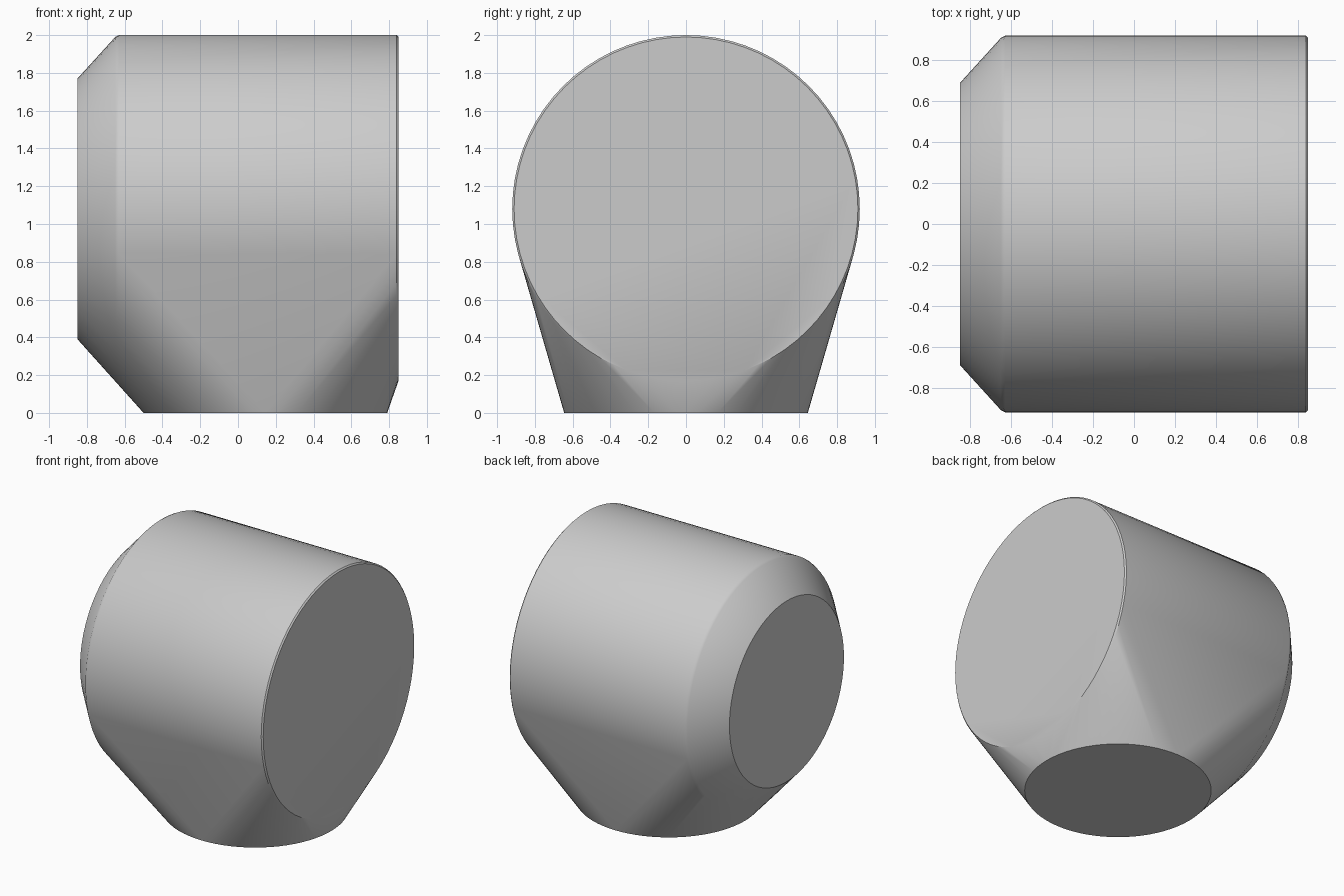
import bpy, bmesh, math

cube = bpy.data.objects.get("Cube")
if cube:
    bpy.data.objects.remove(cube, do_unlink=True)

SEGMENTS = 72
AXIS_Z = 1.08

# Single grey material
grey = bpy.data.materials.new("plain grey")
grey.use_nodes = True
color = (0.6, 0.6, 0.6, 1)
grey.diffuse_color = color
grey.node_tree.nodes["Principled BSDF"].inputs["Base Color"].default_value = color

bm = bmesh.new()


def circle_points():
    for i in range(SEGMENTS):
        a = math.tau * i / SEGMENTS
        yield math.cos(a), math.sin(a)


# Horizontal barrel: chamfered small end, softened shoulder, thin rim at the wide end
for x, radius in [(-0.85, 0.69), (-0.65, 0.91), (-0.63, 0.92), (0.84, 0.92), (0.85, 0.91)]:
    for c, s in circle_points():
        bm.verts.new((x, radius * c, AXIS_Z + radius * s))

# Round flat foot
for c, s in circle_points():
    bm.verts.new((0.145 + 0.645 * c, 0.645 * s, 0))

# Stretch one skin around barrel and foot
hull = bmesh.ops.convex_hull(bm, input=bm.verts[:])
unused = {v for v in hull["geom_interior"] + hull["geom_unused"]
          if isinstance(v, bmesh.types.BMVert)}
bmesh.ops.delete(bm, geom=list(unused), context="VERTS")
bmesh.ops.dissolve_limit(bm, angle_limit=math.radians(0.3),
                         verts=bm.verts[:], edges=bm.edges[:])
bmesh.ops.recalc_face_normals(bm, faces=bm.faces[:])

mesh = bpy.data.meshes.new("barrel_with_foot")
bm.to_mesh(mesh)
bm.free()
mesh.materials.append(grey)
body = bpy.data.objects.new("barrel_with_foot", mesh)
bpy.context.collection.objects.link(body)

# Smooth sides with crisp flat ends
bpy.ops.object.select_all(action="DESELECT")
body.select_set(True)
bpy.context.view_layer.objects.active = body
bpy.ops.object.shade_smooth_by_angle(angle=math.radians(30))
